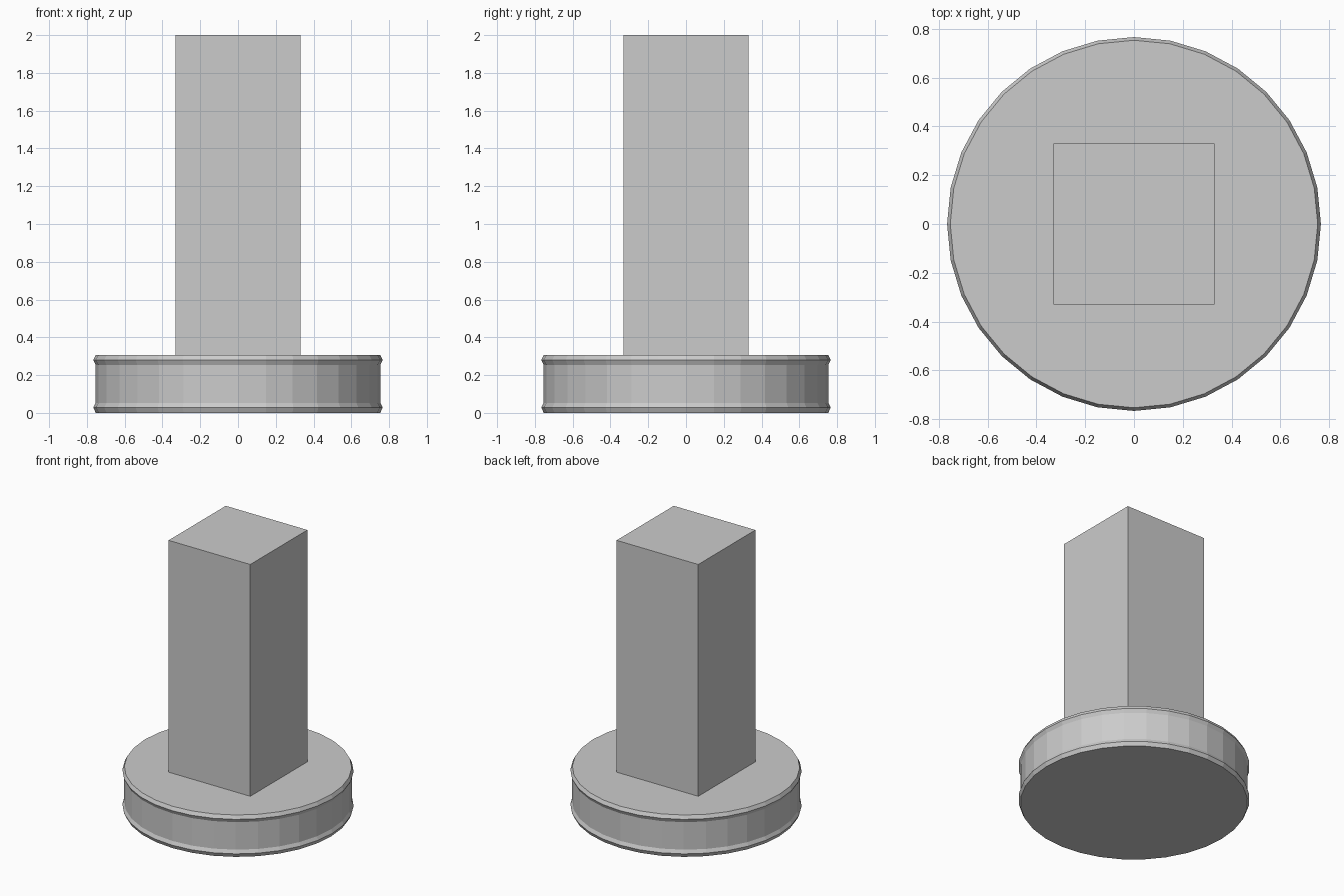
import bpy
import bmesh
from math import cos, sin, pi

if "Cube" in bpy.data.objects:
    bpy.data.objects.remove(bpy.data.objects["Cube"])

SIDES = 32


def add_object(name, bm):
    bmesh.ops.recalc_face_normals(bm, faces=bm.faces)
    mesh = bpy.data.meshes.new(name)
    bm.to_mesh(mesh)
    bm.free()
    obj = bpy.data.objects.new(name, mesh)
    bpy.context.collection.objects.link(obj)
    return obj


def turned(name, profile):
    """Closed flat-shaded solid turned around z from (radius, z) points."""
    bm = bmesh.new()
    rings = [[bm.verts.new((r * cos(2 * pi * i / SIDES), r * sin(2 * pi * i / SIDES), z))
              for i in range(SIDES)] for r, z in profile]
    for low, high in zip(rings, rings[1:]):
        for i in range(SIDES):
            j = (i + 1) % SIDES
            bm.faces.new((low[i], low[j], high[j], high[i]))
    bm.faces.new(rings[0][::-1])
    bm.faces.new(rings[-1])
    return add_object(name, bm)


# Round base with a raised rim at its bottom and top edges
turned("round_base", [(0.753, 0.0), (0.766, 0.028), (0.754, 0.053),
                      (0.754, 0.254), (0.766, 0.28), (0.753, 0.306)])

# Square post standing on the base
bm = bmesh.new()
bmesh.ops.create_cube(bm, size=1)
bmesh.ops.scale(bm, vec=(0.66, 0.66, 1.694), verts=bm.verts)
bmesh.ops.translate(bm, vec=(0, 0, 0.306 + 1.694 / 2), verts=bm.verts)
add_object("square_post", bm)
